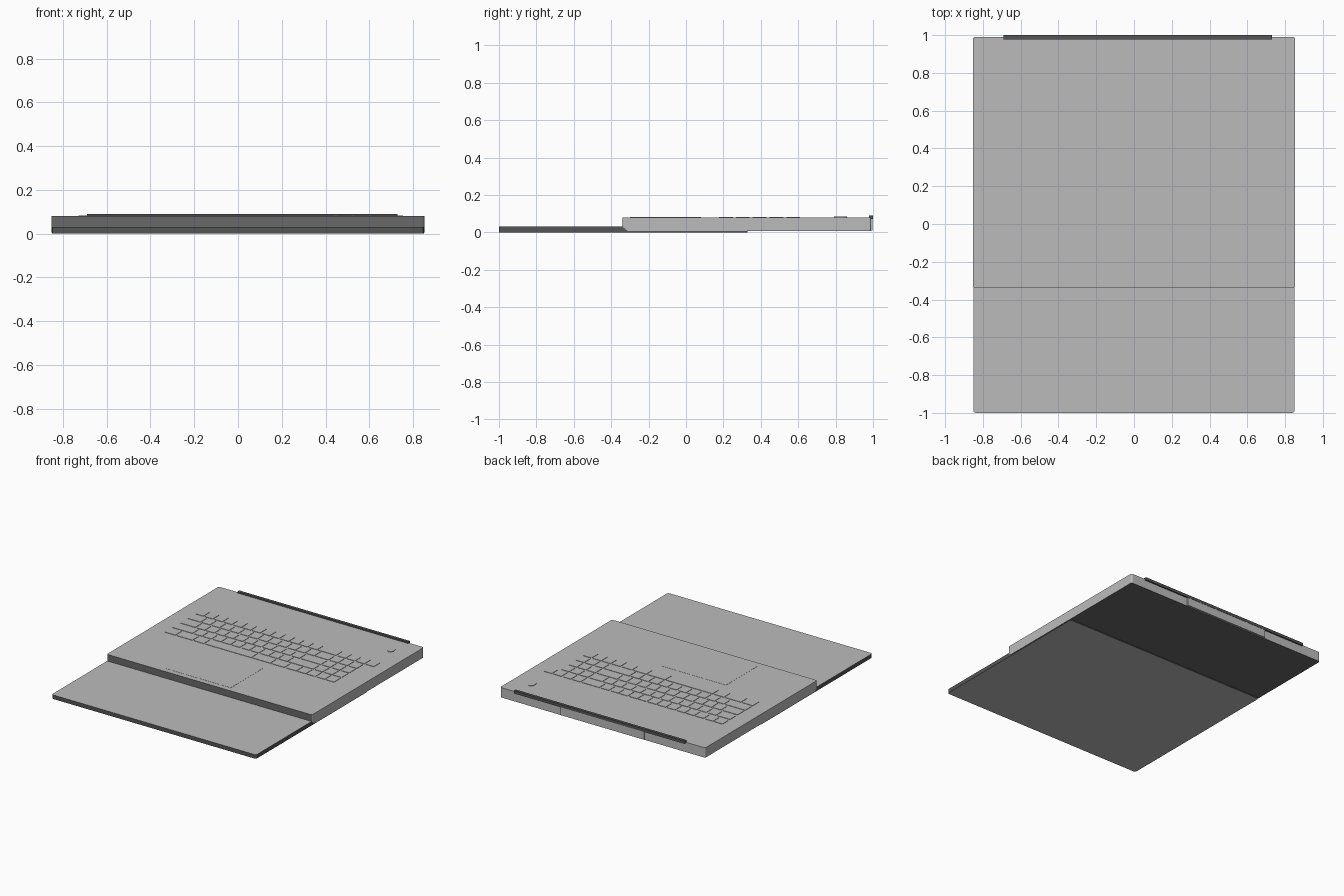
import bpy
import bmesh
from mathutils import Matrix, Vector

old = bpy.data.objects.get("Cube")
if old:
    bpy.data.objects.remove(old, do_unlink=True)


def material(name, value):
    mat = bpy.data.materials.new(name)
    mat.use_nodes = True
    color = (value, value, value, 1)
    mat.diffuse_color = color
    mat.node_tree.nodes["Principled BSDF"].inputs["Base Color"].default_value = color
    return mat


silver = material("silver", 0.5)
charcoal = material("charcoal", 0.14)
dark_trim = material("dark_trim", 0.09)


def finish(bm, name, mats, is_second=None):
    """Turn a bmesh into an object; faces whose normal passes the rule get the second colour."""
    bmesh.ops.recalc_face_normals(bm, faces=bm.faces)
    bm.normal_update()
    for face in bm.faces:
        if is_second and is_second(face.normal):
            face.material_index = 1
    mesh = bpy.data.meshes.new(name)
    bm.to_mesh(mesh)
    bm.free()
    for mat in mats:
        mesh.materials.append(mat)
    obj = bpy.data.objects.new(name, mesh)
    bpy.context.collection.objects.link(obj)
    return obj


def add_box(bm, x0, x1, y0, y1, z0, z1):
    size = Matrix.Diagonal((x1 - x0, y1 - y0, z1 - z0, 1))
    middle = Vector((x0 + x1, y0 + y1, z0 + z1)) / 2
    bmesh.ops.create_cube(bm, size=1, matrix=Matrix.Translation(middle) @ size)


def box(name, mat, *bounds):
    bm = bmesh.new()
    add_box(bm, *bounds)
    return finish(bm, name, [mat])


def slab(name, half_width, profile, radius, mats, is_second):
    """Extrude a side profile across x and round the upright corners."""
    bm = bmesh.new()
    face = bm.faces.new([bm.verts.new((-half_width, y, z)) for y, z in profile])
    moved = bmesh.ops.extrude_face_region(bm, geom=[face])["geom"]
    bmesh.ops.translate(bm, vec=(half_width * 2, 0, 0),
                        verts=[g for g in moved if isinstance(g, bmesh.types.BMVert)])
    upright = [e for e in bm.edges
               if abs(e.verts[0].co.y - e.verts[1].co.y) < 1e-5
               and abs(e.verts[0].co.x - e.verts[1].co.x) < 1e-5]
    bmesh.ops.bevel(bm, geom=upright, offset=radius, segments=4,
                    profile=0.5, affect='EDGES')
    return finish(bm, name, mats, is_second)


# Lid lying flat under the front of the base, with dark edges
slab("lid", 0.85, [(-1, 0), (0.33, 0), (0.33, 0.03), (-1, 0.03)], 0.015,
     [silver, dark_trim], lambda n: abs(n.z) < 0.5)

# Keyboard base with dark front and underside
TOP = 0.08
slab("base", 0.853,
     [(-0.34, TOP), (-0.34, 0.03), (-0.31, 0.006), (0.99, 0.006), (0.99, TOP)], 0.012,
     [silver, charcoal], lambda n: n.y < -0.7 or n.z < -0.5)

# Rear block and hinge strip
box("rear_block", silver, -0.35, 0.35, 0.97, 0.998, 0.01, 0.076)
box("hinge_strip", dark_trim, -0.69, 0.73, 0.978, 1.0, 0.07, 0.091)

# Touchpad
box("touchpad", silver, -0.39, 0.15, -0.30, 0.08, TOP - 0.005, TOP + 0.001)

# Keys: widths per row in units of one key, followed by three side columns
UNIT, GAP, LEFT = 0.0788, 0.013, -0.73
rows = [
    [1] * 13 + [2] + [1] * 4,
    [1.5] + [1] * 12 + [1.5] + [1] * 3,
    [1.75] + [1] * 11 + [2.25] + [1] * 3,
    [2.25] + [1] * 10 + [2.75] + [1] * 3,
    [1.25, 1.8, 1.2, 5, 2, 1.5, 1.25, 1] + [1] * 3,
]
bm = bmesh.new()
for index, widths in enumerate(rows):
    x, y = LEFT, 0.61 - 0.09 * index
    for width in widths:
        add_box(bm, x, x + width * UNIT - GAP, y - 0.074, y, TOP - 0.005, TOP + 0.003)
        x += width * UNIT
finish(bm, "keys", [silver])

# Power button
bm = bmesh.new()
bmesh.ops.create_cone(bm, cap_ends=True, segments=24, radius1=1, radius2=1, depth=1,
                      matrix=Matrix.Translation((0.7, 0.825, TOP)) @ Matrix.Diagonal((0.022, 0.035, 0.008, 1)))
finish(bm, "power_button", [silver])
